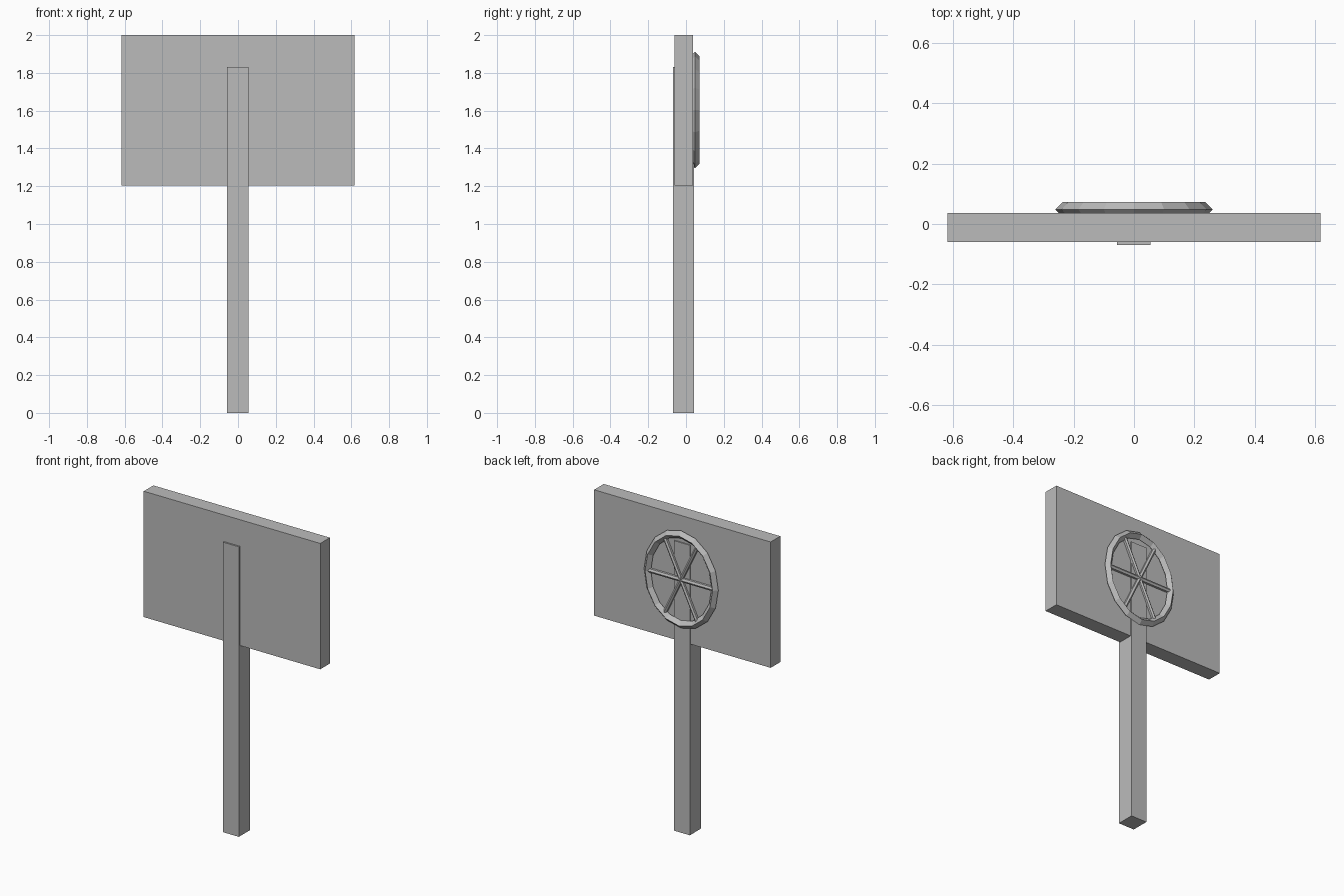
import bpy
import bmesh
import math
from mathutils import Matrix, Vector

cube = bpy.data.objects.get("Cube")
if cube:
    bpy.data.objects.remove(cube, do_unlink=True)

grey = bpy.data.materials.new("plain grey")
grey.use_nodes = True
colour = (0.5, 0.5, 0.5, 1)
grey.diffuse_color = colour
grey.node_tree.nodes["Principled BSDF"].inputs["Base Color"].default_value = colour


def finish(name, bm):
    bmesh.ops.recalc_face_normals(bm, faces=bm.faces)
    mesh = bpy.data.meshes.new(name)
    bm.to_mesh(mesh)
    bm.free()
    mesh.materials.append(grey)
    obj = bpy.data.objects.new(name, mesh)
    bpy.context.collection.objects.link(obj)
    return obj


def box(name, low, high):
    low, high = Vector(low), Vector(high)
    bm = bmesh.new()
    bmesh.ops.create_cube(bm, size=1, matrix=Matrix.Translation((low + high) / 2)
                          @ Matrix.Diagonal((*(high - low), 1)))
    return finish(name, bm)


# Sign board and post
box("board", (-0.617, -0.06, 1.205), (0.617, 0.036, 2))
box("post", (-0.057, -0.07, 0), (0.055, 0.043, 1.832))

# Oval wheel on the back: ring with a diamond section
CENTRE = Vector((0, 0.048, 1.603))
RX, RZ, R = 0.236, 0.284, 0.024
SIDES = 16
bm = bmesh.new()
loops = []
for i in range(SIDES):
    a = math.tau * i / SIDES
    loop = []
    for k in range(4):
        out, depth = R * math.cos(k * math.pi / 2), R * math.sin(k * math.pi / 2)
        loop.append(bm.verts.new(CENTRE + Vector(
            ((RX + out) * math.cos(a), depth, (RZ + out) * math.sin(a)))))
    loops.append(loop)
for i in range(SIDES):
    a, b = loops[i], loops[(i + 1) % SIDES]
    for k in range(4):
        n = (k + 1) % 4
        bm.faces.new((a[k], a[n], b[n], b[k]))
finish("wheel_ring", bm)

# Three bars cross at the hub to make six spokes
for i in range(3):
    bm = bmesh.new()
    bmesh.ops.create_cone(bm, cap_ends=True, segments=6, radius1=0.014,
                          radius2=0.014, depth=0.54)
    bm.transform(Matrix.Translation(CENTRE) @ Matrix.Diagonal((RX / RZ, 1, 1, 1))
                 @ Matrix.Rotation(math.pi / 2 + i * math.pi / 3, 4, "Y"))
    finish(f"wheel_bar_{i + 1}", bm)
